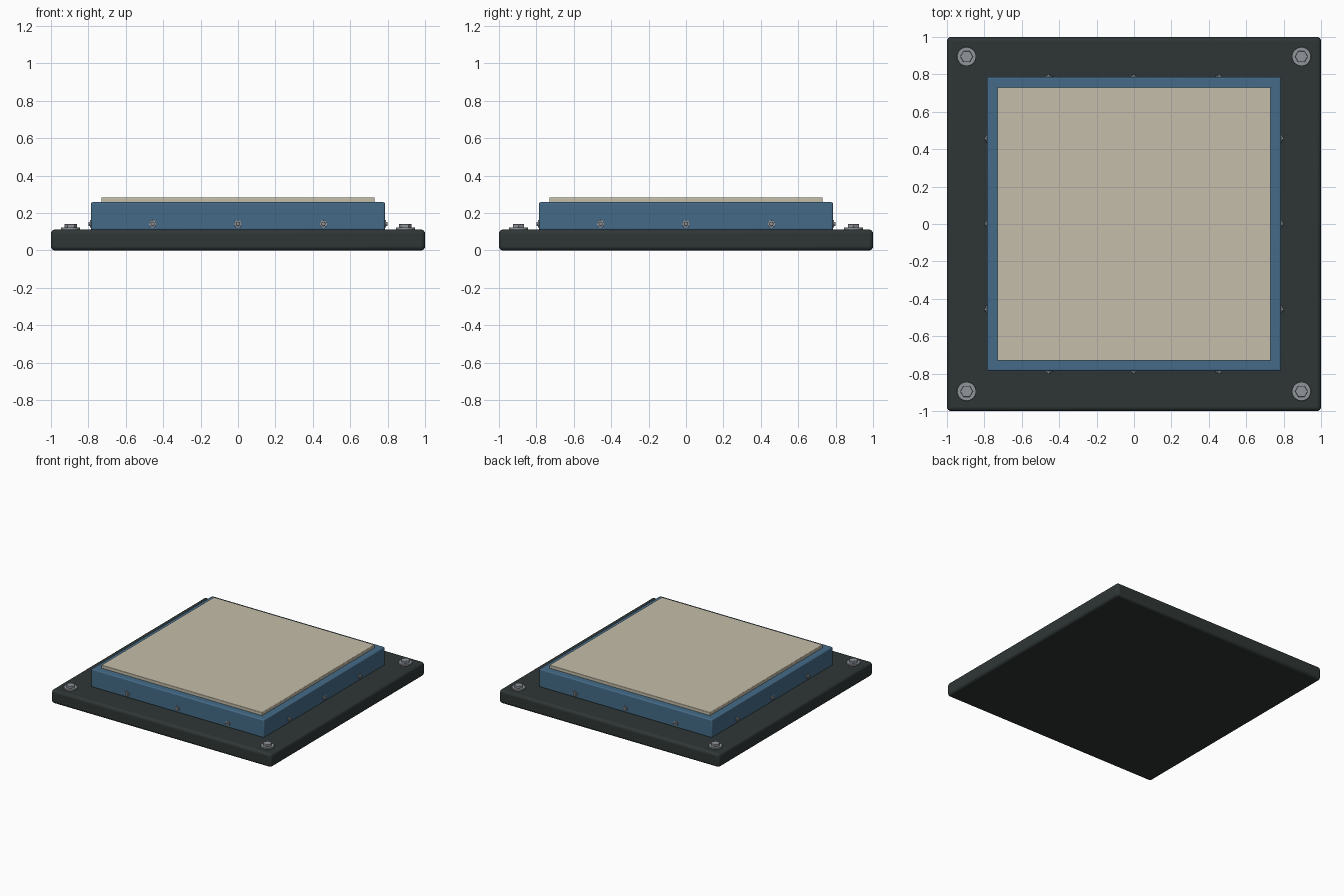
import bpy, math
from mathutils import Matrix, Vector

if "Cube" in bpy.data.objects:
    bpy.data.objects.remove(bpy.data.objects["Cube"])


def material(name, rgb):
    m = bpy.data.materials.new(name)
    m.diffuse_color = (*rgb, 1)
    m.use_nodes = True
    m.node_tree.nodes["Principled BSDF"].inputs["Base Color"].default_value = m.diffuse_color
    return m


DARK = material("dark_slate", (0.028, 0.037, 0.036))
BLUE = material("steel_blue", (0.058, 0.145, 0.245))
BEIGE = material("warm_beige", (0.56, 0.51, 0.40))
METAL = material("grey_metal", (0.28, 0.30, 0.33))


def finish(o, name, mat, bevel, segments):
    o.name = name
    o.data.materials.append(mat)
    if bevel:
        b = o.modifiers.new("bevel", 'BEVEL')
        b.width = bevel
        b.segments = segments
        b.limit_method = 'ANGLE'
    bpy.ops.object.shade_smooth_by_angle(angle=math.radians(35))
    return o


def slab(name, half, z0, z1, mat, bevel, segments=3):
    bpy.ops.mesh.primitive_cube_add(size=1, location=(0, 0, (z0 + z1) / 2))
    o = bpy.context.object
    o.scale = (2 * half, 2 * half, z1 - z0)
    bpy.ops.object.transform_apply(location=False, rotation=False, scale=True)
    return finish(o, name, mat, bevel, segments)


def disc(name, base, direction, radius, depth, sides, mat, bevel=0):
    """Cylinder that rises from a surface point along a direction."""
    d = Vector(direction)
    bpy.ops.mesh.primitive_cylinder_add(vertices=sides, radius=radius, depth=depth)
    o = bpy.context.object
    # primitive's first vertex lies on +y: turn so hex points face +x
    o.data.transform(Matrix.Rotation(math.pi / 2, 4, 'Z'))
    o.rotation_euler = d.to_track_quat('Z', 'Y').to_euler()
    o.location = Vector(base) + d * depth / 2
    return finish(o, name, mat, bevel, 2)


# Base plate, raised housing and top panel
slab("base_plate", 1.0, 0.0, 0.112, DARK, 0.022, 4)
slab("housing", 0.786, 0.108, 0.258, BLUE, 0.009)
slab("top_panel", 0.731, 0.25, 0.283, BEIGE, 0.004, 2)

# Corner bolts with washers
for sx in (-1, 1):
    for sy in (-1, 1):
        p = (sx * 0.895, sy * 0.895)
        disc("corner_washer", (*p, 0.108), (0, 0, 1), 0.051, 0.015, 32, METAL, 0.002)
        disc("corner_bolt_head", (*p, 0.12), (0, 0, 1), 0.034, 0.021, 6, METAL, 0.002)

# Three small screws on each side of the housing
for k in range(4):
    a = k * math.pi / 2
    out = Vector((round(math.cos(a)), round(math.sin(a)), 0))
    along = Vector((-out.y, out.x, 0))
    for t in (-0.457, 0, 0.457):
        p = out * 0.782 + along * t + Vector((0, 0, 0.142))
        disc("side_washer", p, out, 0.02, 0.009, 24, METAL, 0.001)
        disc("side_screw_head", p, out, 0.012, 0.018, 6, METAL, 0.001)
